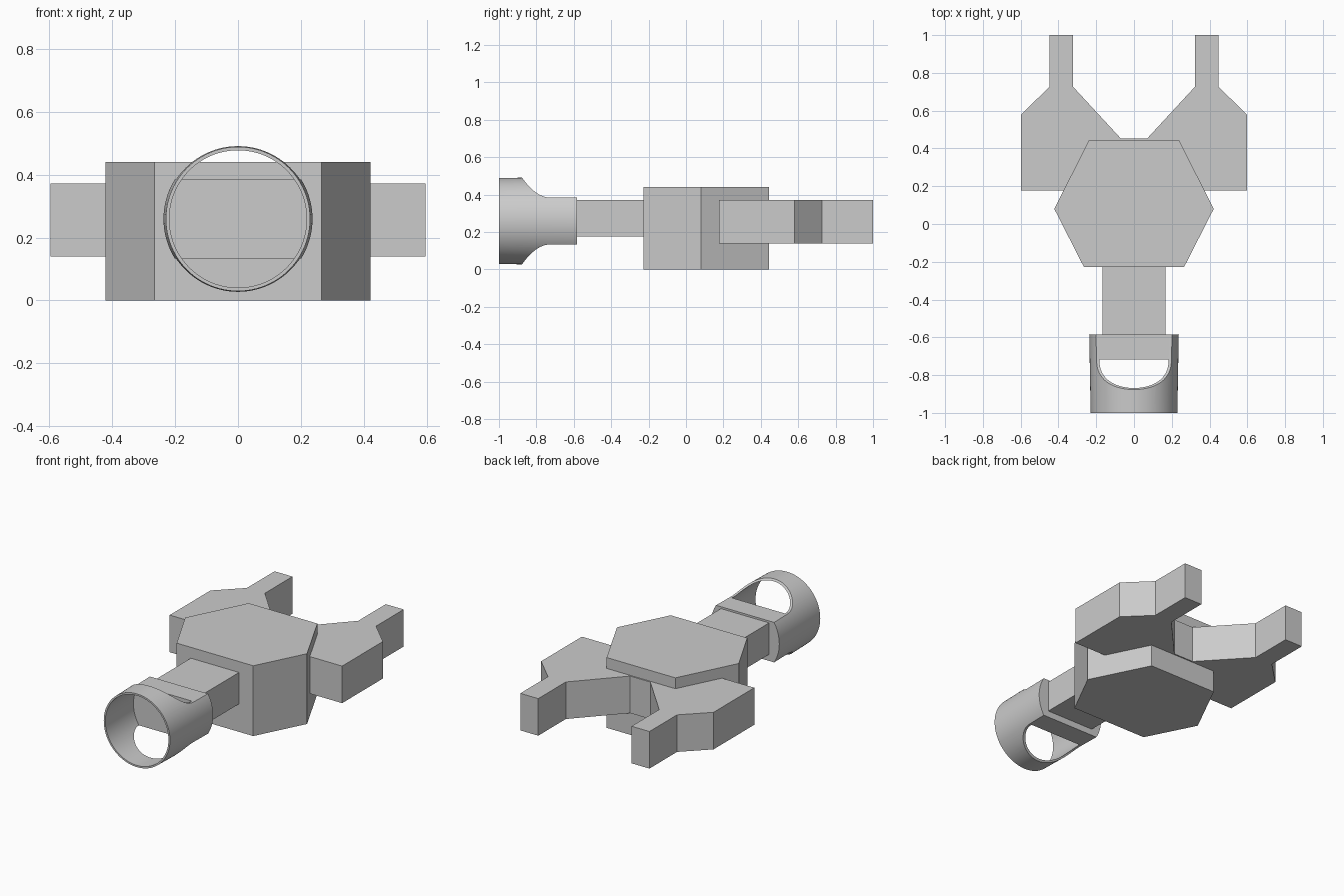
import bpy, bmesh, math

cube = bpy.data.objects.get("Cube")
if cube:
    bpy.data.objects.remove(cube, do_unlink=True)

grey = bpy.data.materials.new("plain grey")
grey.use_nodes = True
grey.diffuse_color = (0.6, 0.6, 0.6, 1)
grey.node_tree.nodes["Principled BSDF"].inputs["Base Color"].default_value = (0.6, 0.6, 0.6, 1)


def finish(name, bm):
    bmesh.ops.recalc_face_normals(bm, faces=bm.faces)
    mesh = bpy.data.meshes.new(name)
    bm.to_mesh(mesh)
    bm.free()
    mesh.materials.append(grey)
    obj = bpy.data.objects.new(name, mesh)
    bpy.context.collection.objects.link(obj)
    return obj


def prism(name, points, offset):
    """Extrude a closed outline of 3D points along offset."""
    bm = bmesh.new()
    face = bm.faces.new([bm.verts.new(p) for p in points])
    moved = bmesh.ops.extrude_face_region(bm, geom=[face])["geom"]
    bmesh.ops.translate(bm, vec=offset,
                        verts=[v for v in moved if isinstance(v, bmesh.types.BMVert)])
    return finish(name, bm)


def plate(name, half, low, high):
    """Symmetric plate from the outline of its +x half."""
    outline = half + [(-x, y) for x, y in reversed(half)]
    return prism(name, [(x, y, low) for x, y in outline], (0, 0, high - low))


# Hexagonal hub, forked plate and front arm
plate("hub", [(0.265, -0.228), (0.422, 0.08), (0.238, 0.445)], 0, 0.44)
plate("forked_plate", [(0.597, 0.177), (0.597, 0.58), (0.447, 0.727), (0.447, 1),
                       (0.323, 1), (0.323, 0.727), (0.07, 0.453)], 0.14, 0.372)
plate("arm", [(0.167, -0.65), (0.167, -0.2)], 0.175, 0.372)

# Round socket: thin open front, solid back
AXIS, SIDES = 0.259, 96
profile = [(0, -0.584), (0.237, -0.584), (0.2295, -1), (0.2185, -1), (0.222, -0.717), (0, -0.717)]
bm = bmesh.new()
verts = [bm.verts.new((r, y, AXIS)) for r, y in profile]
edges = [bm.edges.new(pair) for pair in zip(verts, verts[1:])]
bmesh.ops.spin(bm, geom=verts + edges, cent=(0, 0, AXIS), axis=(0, 1, 0),
               angle=math.tau, steps=SIDES)
bmesh.ops.remove_doubles(bm, verts=bm.verts, dist=0.0001)
socket = finish("socket", bm)

# Curved cuts that flatten the socket above and below
for side, name in ((1, "upper_cutter"), (-1, "lower_cutter")):
    curve = [(-0.725 - 0.18 * t / 14, 0.125 + 0.15 * (t / 14) ** 2) for t in range(15)]
    outline = [(-0.5, 0.4), (-0.5, 0.125)] + curve + [(-0.905, 0.4)]
    cutter = prism(name, [(-0.4, y, AXIS + side * h) for y, h in outline], (0.8, 0, 0))
    cutter.hide_render = True
    cutter.hide_set(True)
    cut = socket.modifiers.new(name, "BOOLEAN")
    cut.operation = "DIFFERENCE"
    cut.solver = "EXACT"
    cut.object = cutter

# Apply the cuts, then shade the round walls smoothly
bpy.context.view_layer.objects.active = socket
socket.select_set(True)
for modifier in list(socket.modifiers):
    bpy.ops.object.modifier_apply(modifier=modifier.name)
for cutter_name in ("upper_cutter", "lower_cutter"):
    bpy.data.objects.remove(bpy.data.objects[cutter_name], do_unlink=True)
bpy.ops.object.shade_smooth_by_angle(angle=math.radians(25))
